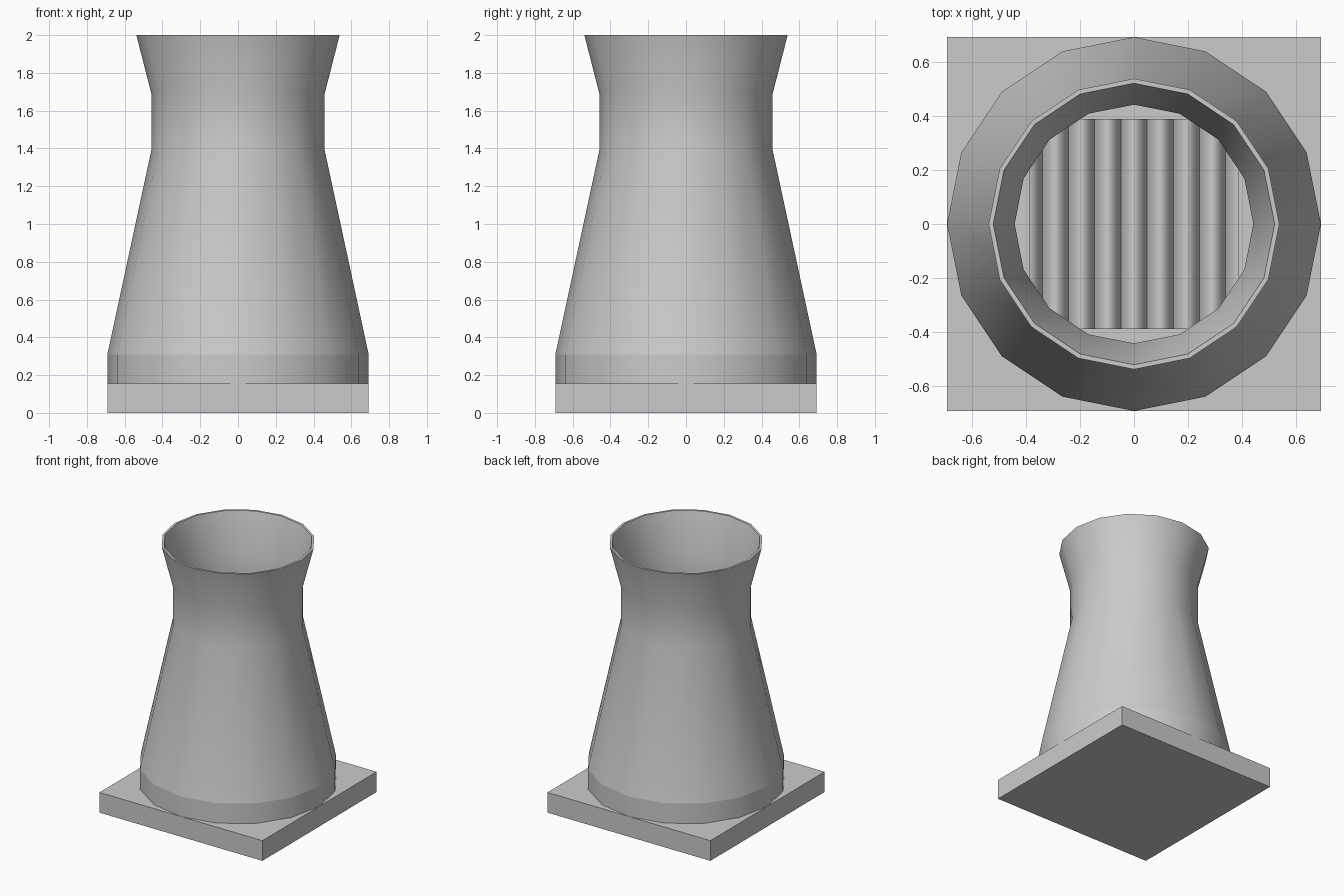
import bpy, bmesh, math

if "Cube" in bpy.data.objects:
    bpy.data.objects.remove(bpy.data.objects["Cube"])

SIDES = 16
WALL = 0.017


def make_object(name, bm, smooth=False):
    bmesh.ops.recalc_face_normals(bm, faces=bm.faces[:])
    mesh = bpy.data.meshes.new(name)
    bm.to_mesh(mesh)
    bm.free()
    obj = bpy.data.objects.new(name, mesh)
    bpy.context.collection.objects.link(obj)
    if smooth:
        bpy.ops.object.select_all(action='DESELECT')
        obj.select_set(True)
        bpy.context.view_layer.objects.active = obj
        bpy.ops.object.shade_smooth_by_angle(angle=math.radians(30))
    return obj


def hollow_shell(name, outer, smooth):
    """Revolve an (r, z) profile into a thin-walled 16-sided shell."""
    loop = outer + [(r - WALL, z) for r, z in reversed(outer)]
    bm = bmesh.new()
    rings = []
    for i in range(SIDES):
        a = 2 * math.pi * i / SIDES
        rings.append([bm.verts.new((r * math.cos(a), r * math.sin(a), z)) for r, z in loop])
    n = len(loop)
    for i in range(SIDES):
        p, q = rings[i], rings[(i + 1) % SIDES]
        for j in range(n):
            k = (j + 1) % n
            bm.faces.new((p[j], q[j], q[k], p[k]))
    return make_object(name, bm, smooth)


# Square base slab
bm = bmesh.new()
bmesh.ops.create_cube(bm, size=1)
for v in bm.verts:
    v.co = (v.co.x * 1.384, v.co.y * 1.384, (v.co.z + 0.5) * 0.155)
make_object("base_slab", bm)

# Straight collar, then tapered tower with flared mouth
hollow_shell("tower_collar", [(0.692, 0.155), (0.692, 0.308)], True)
hollow_shell("tower_shell", [(0.692, 0.308), (0.459, 1.39), (0.459, 1.69), (0.538, 2.0)], True)

# Corrugated panel inside the tower, ridges running front to back
HALF, WAVES, STEPS = 0.388, 8, 8
bm = bmesh.new()
rows = []
count = WAVES * STEPS
for i in range(count + 1):
    t = i / count
    x = -HALF + 2 * HALF * t
    z = 0.27 + 0.06 * abs(math.cos(math.pi * WAVES * t)) ** 0.7
    rows.append([bm.verts.new((x, y, h)) for y, h in
                 ((-HALF, z), (HALF, z), (HALF, 0.155), (-HALF, 0.155))])
for p, q in zip(rows, rows[1:]):
    for j in range(4):
        k = (j + 1) % 4
        bm.faces.new((p[j], q[j], q[k], p[k]))
bm.faces.new(rows[0])
bm.faces.new(rows[-1])
make_object("corrugated_fill", bm, True)
